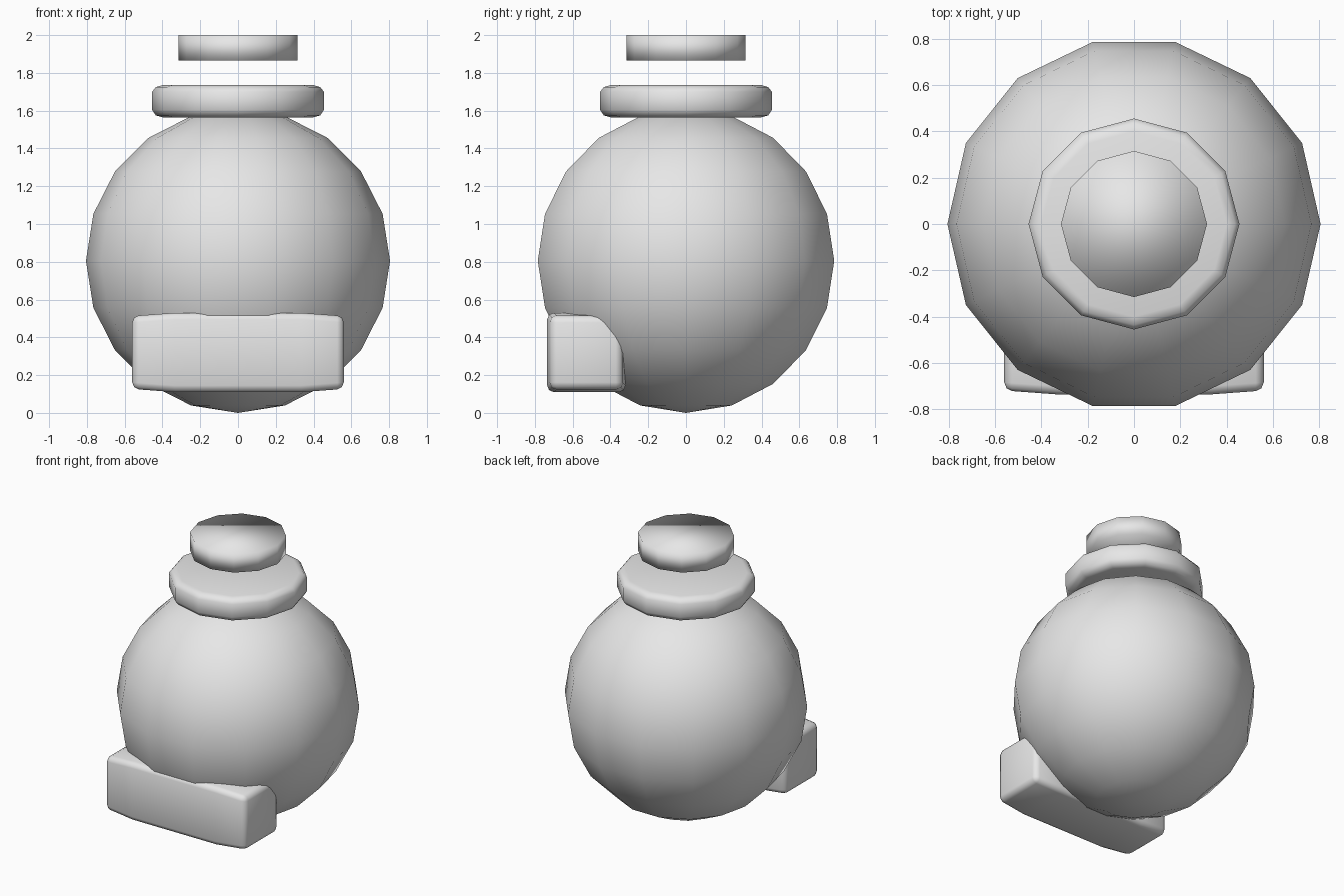
import bpy, bmesh, math

old = bpy.data.objects.get("Cube")
if old:
    bpy.data.objects.remove(old, do_unlink=True)

grey = bpy.data.materials.new("plain_grey")
grey.use_nodes = True
grey.diffuse_color = (0.8, 0.8, 0.8, 1)
grey.node_tree.nodes["Principled BSDF"].inputs["Base Color"].default_value = (0.8, 0.8, 0.8, 1)


def finish(name, bm):
    """Turn a bmesh into a smooth grey object."""
    bmesh.ops.recalc_face_normals(bm, faces=bm.faces)
    for f in bm.faces:
        f.smooth = True
    mesh = bpy.data.meshes.new(name)
    bm.to_mesh(mesh)
    bm.free()
    mesh.materials.append(grey)
    ob = bpy.data.objects.new(name, mesh)
    bpy.context.collection.objects.link(ob)
    return ob


def lathe(name, profile, sides):
    """Revolve (radius, height) points about z, closing both ends."""
    bm = bmesh.new()
    rings = []
    for r, z in profile:
        rings.append([bm.verts.new((r * math.cos(math.tau * i / sides),
                                    r * math.sin(math.tau * i / sides), z))
                      for i in range(sides)])
    for a, b in zip(rings, rings[1:]):
        for i in range(sides):
            j = (i + 1) % sides
            bm.faces.new((a[i], a[j], b[j], b[i]))
    bm.faces.new(rings[0])
    bm.faces.new(rings[-1])
    bmesh.ops.remove_doubles(bm, verts=bm.verts, dist=1e-5)
    return finish(name, bm)


# Round body
R = 0.805
RINGS = 10
lathe("round_body", [(R * math.sin(math.pi * k / RINGS), R - R * math.cos(math.pi * k / RINGS))
                     for k in range(1, RINGS)], 14)
# Pointed poles on the body
body = bpy.data.objects["round_body"]
bm = bmesh.new()
bm.from_mesh(body.data)
ends = [f for f in bm.faces if len(f.verts) > 4]
for f in ends:
    top = f.calc_center_median().z > R
    pole = bmesh.ops.poke(bm, faces=[f])["verts"][0]
    pole.co.z = 2 * R if top else 0
bm.to_mesh(body.data)
bm.free()

# Neck collar with chamfered rims
lathe("neck_collar", [(0.40, 1.565), (0.435, 1.575), (0.455, 1.605),
                      (0.455, 1.70), (0.435, 1.725), (0.40, 1.735)], 12)

# Floating cap
lathe("floating_cap", [(0.315, 1.865), (0.315, 2.0)], 12)

# Front block, slightly fuller in the middle than at its ends
bm = bmesh.new()
bmesh.ops.create_cube(bm, size=1)
for cut in (-0.3, 0.3):
    bmesh.ops.bisect_plane(bm, geom=bm.verts[:] + bm.edges[:] + bm.faces[:],
                           plane_co=(cut, 0, 0), plane_no=(1, 0, 0))
for v in bm.verts:
    taper = 0.92 if abs(v.co.x) > 0.4 else 1
    v.co = (v.co.x * 1.12, v.co.y * 0.415 * taper - 0.5275, v.co.z * 0.42 * taper + 0.32)
rims = [e for e in bm.edges if e.calc_face_angle(0) > math.radians(45)]
bmesh.ops.bevel(bm, geom=rims, offset=0.035, segments=2, profile=0.5, affect='EDGES')
finish("front_block", bm)
